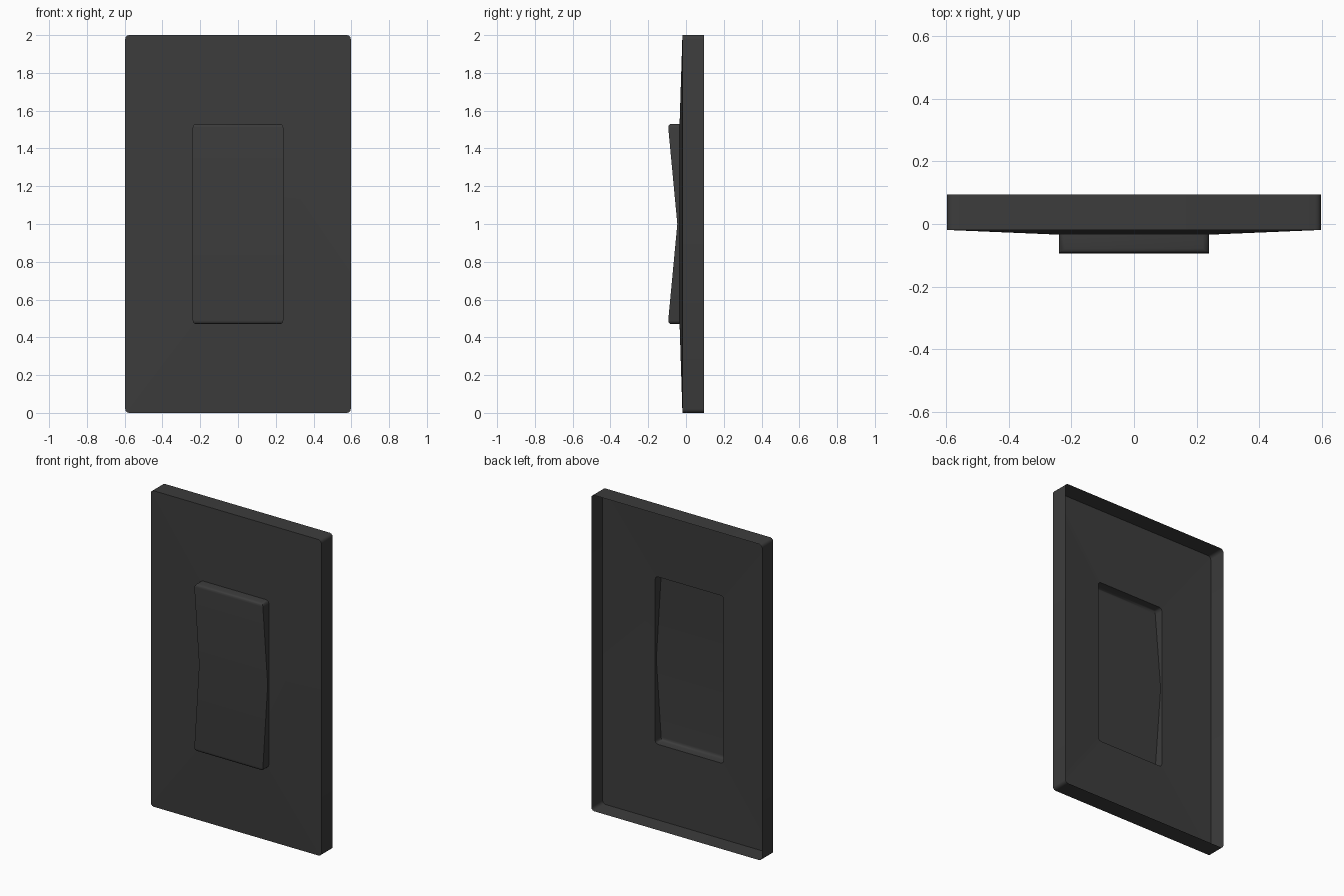
import bpy, bmesh, math

if "Cube" in bpy.data.objects:
    bpy.data.objects.remove(bpy.data.objects["Cube"])

MID_Z = 1.0
BACK_Y, EDGE_Y, OPENING_Y = 0.094, -0.019, -0.034
ROCKER = (0.24, 0.53, 0.02)    # half width, half height, corner radius
PLATE = (0.597, 1.0, 0.02)

charcoal = bpy.data.materials.new("charcoal_plastic")
colour = (0.045, 0.045, 0.045, 1)
charcoal.use_nodes = True
charcoal.diffuse_color = colour
charcoal.node_tree.nodes["Principled BSDF"].inputs["Base Color"].default_value = colour


def corner(half_x, half_z, radius, steps=3):
    """Upper right corner arc, from the side towards the top."""
    angles = [math.pi / 2 * i / steps for i in range(steps + 1)]
    return [(half_x - radius + radius * math.cos(a),
             half_z - radius + radius * math.sin(a)) for a in angles]


def outline(*size):
    """Rounded rectangle, counter-clockwise seen from the front."""
    arc = corner(*size)
    back = arc[::-1]
    return (arc + [(-x, z) for x, z in back]
            + [(-x, -z) for x, z in arc] + [(x, -z) for x, z in back])


def add_ring(bm, points, y):
    return [bm.verts.new((x, y, MID_Z + z)) for x, z in points]


def bridge(bm, a, b):
    n = len(a)
    for i in range(n):
        j = (i + 1) % n
        bm.faces.new((a[i], a[j], b[j], b[i]))


def finish(bm, name):
    mesh = bpy.data.meshes.new(name)
    bm.to_mesh(mesh)
    bm.free()
    mesh.materials.append(charcoal)
    obj = bpy.data.objects.new(name, mesh)
    bpy.context.collection.objects.link(obj)
    bpy.ops.object.select_all(action="DESELECT")
    obj.select_set(True)
    bpy.context.view_layer.objects.active = obj
    bpy.ops.object.shade_smooth_by_angle(angle=math.radians(35))


# Wall plate: open-backed shell, front rising gently to the opening
bm = bmesh.new()
back = add_ring(bm, outline(*PLATE), BACK_Y)
edge = add_ring(bm, outline(*PLATE), EDGE_Y)
opening = add_ring(bm, outline(*ROCKER), OPENING_Y)
bridge(bm, back, edge)
bridge(bm, edge, opening)
finish(bm, "wall_plate")

# Rocker: hollow paddle with a shallow V front and rounded ends
bm = bmesh.new()
arc = corner(*ROCKER)
upper = []
for x, z in arc:
    t = (z - arc[0][1]) / ROCKER[2]
    y = -0.094 + 0.016 * (1 - math.sqrt(max(0, 1 - t * t)))
    upper.append((x, z, y))
rows = ([(x, -z, y) for x, z, y in upper[::-1]]
        + [(ROCKER[0], 0, -0.046)] + upper)
left, right, left_base, right_base = [
    [bm.verts.new((side * x, OPENING_Y if base else y, MID_Z + z)) for x, z, y in rows]
    for base in (False, True) for side in (-1, 1)]
for i in range(len(rows) - 1):
    bm.faces.new((left[i], right[i], right[i + 1], left[i + 1]))
    bm.faces.new((right[i], right_base[i], right_base[i + 1], right[i + 1]))
    bm.faces.new((left_base[i], left[i], left[i + 1], left_base[i + 1]))
bm.faces.new((left_base[0], right_base[0], right[0], left[0]))
bm.faces.new((left[-1], right[-1], right_base[-1], left_base[-1]))
finish(bm, "rocker_switch")
